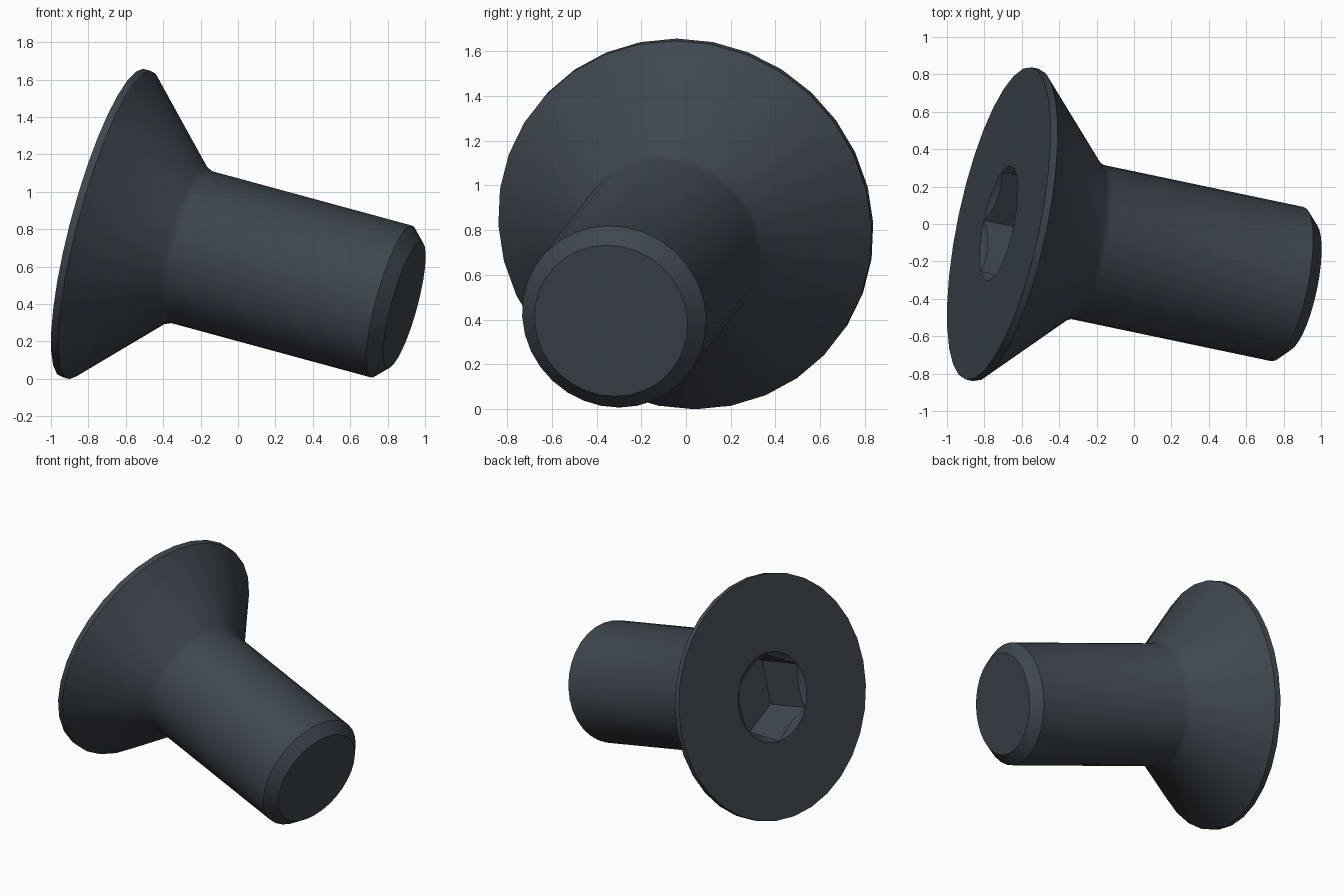
import bpy, bmesh
from math import cos, sin, pi, radians
from mathutils import Matrix, Vector

cube = bpy.data.objects.get("Cube")
if cube:
    bpy.data.objects.remove(cube, do_unlink=True)

steel = bpy.data.materials.new("dark_steel")
colour = (0.05, 0.062, 0.077, 1)
steel.use_nodes = True
steel.diffuse_color = colour
steel.node_tree.nodes["Principled BSDF"].inputs["Base Color"].default_value = colour

SEGMENTS = 32
SOCKET_R, SOCKET_DEPTH, BEVEL_SLOPE = 0.313, 0.36, 0.7
STEPS = 8  # arc steps along each socket wall

# Radius and distance from the head face: rim, cone, fillet, shank, end chamfer
profile = [(0.853, 0), (0.853, 0.04), (0.439, 0.457), (0.421, 0.5),
           (0.421, 1.633), (0.35, 1.705)]

bm = bmesh.new()


def ring(radius, depth, count):
    return [bm.verts.new((radius * cos(2 * pi * i / count),
                          radius * sin(2 * pi * i / count), depth))
            for i in range(count)]


def loop_edges(verts):
    pairs = zip(verts, verts[1:] + verts[:1])
    return [bm.edges.get(p) or bm.edges.new(p) for p in pairs]


# Turned outside of the screw
rings = [ring(r, d, SEGMENTS) for r, d in profile]
for a, b in zip(rings, rings[1:]):
    for i in range(SEGMENTS):
        j = (i + 1) % SEGMENTS
        bm.faces.new((a[i], a[j], b[j], b[i]))
bm.faces.new(rings[-1])

# Hexagonal socket, with a conical bevel at its mouth
count = 6 * STEPS
mouth = ring(SOCKET_R, 0, count)
floor = ring(SOCKET_R, SOCKET_DEPTH, 6)
bm.faces.new(floor)
lip = []
for i in range(count):
    angle = 2 * pi * i / count
    r = SOCKET_R * cos(pi / 6) / cos(angle % (pi / 3) - pi / 6)
    if i % STEPS == 0:
        lip.append(mouth[i])
    else:
        depth = (SOCKET_R - r) * BEVEL_SLOPE
        lip.append(bm.verts.new((r * cos(angle), r * sin(angle), depth)))
for side in range(6):
    start = side * STEPS
    span = [k % count for k in range(start, start + STEPS + 1)]
    bm.faces.new([lip[k] for k in span] + [floor[(side + 1) % 6], floor[side]])
    for a, b in zip(span, span[1:]):
        bm.faces.new(list(dict.fromkeys((mouth[a], mouth[b], lip[b], lip[a]))))

# Flat head face around the socket
bmesh.ops.triangle_fill(bm, use_beauty=True, normal=(0, 0, -1),
                        edges=loop_edges(rings[0]) + loop_edges(mouth))
bmesh.ops.recalc_face_normals(bm, faces=bm.faces[:])

mesh = bpy.data.meshes.new("countersunk_screw")
bm.to_mesh(mesh)
bm.free()
mesh.materials.append(steel)
screw = bpy.data.objects.new("countersunk_screw", mesh)
bpy.context.collection.objects.link(screw)

# Tilt the screw so that its shank points right, forward and down
axis = Vector((1, -0.21, -0.272)).normalized()
up = (Vector((0, 0, 1)) - axis * axis.z).normalized()
side = axis.cross(up)
turn = Matrix((up, side, axis)).transposed().to_4x4()
screw.matrix_world = Matrix.Translation((-0.723, 0.003, 0.833)) @ turn

bpy.ops.object.select_all(action='DESELECT')
screw.select_set(True)
bpy.context.view_layer.objects.active = screw
bpy.ops.object.shade_smooth_by_angle(angle=radians(30))
